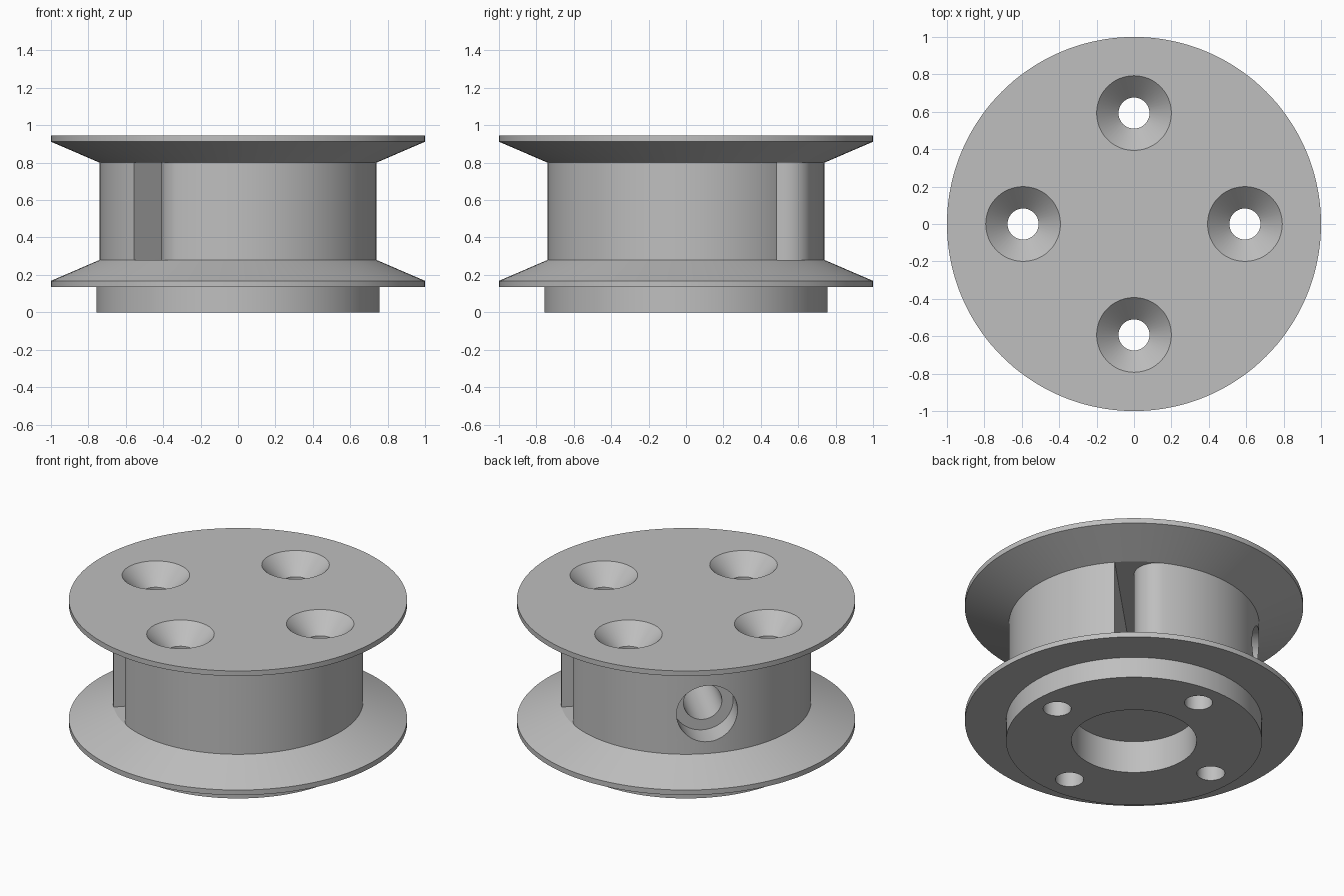
import bpy, bmesh, math
from mathutils import Matrix, Vector

cube = bpy.data.objects.get("Cube")
if cube:
    bpy.data.objects.remove(cube, do_unlink=True)

HUB_R, HUB_LOW, HUB_HIGH, TOP = 0.74, 0.28, 0.80, 0.945
SCREW_RING, SCREW_R, SINK_R = 0.593, 0.083, 0.20
SLOT_HALF, FILLET = 0.05, 0.14

grey = bpy.data.materials.new("plain grey")
grey.use_nodes = True
colour = (0.52, 0.52, 0.52, 1)
grey.diffuse_color = colour
grey.node_tree.nodes["Principled BSDF"].inputs["Base Color"].default_value = colour


def finish(name, bm, matrix):
    """Turn a bmesh into a linked object."""
    bmesh.ops.recalc_face_normals(bm, faces=bm.faces)
    bm.transform(matrix)
    mesh = bpy.data.meshes.new(name)
    bm.to_mesh(mesh)
    bm.free()
    mesh.materials.append(grey)
    obj = bpy.data.objects.new(name, mesh)
    bpy.context.collection.objects.link(obj)
    return obj


def lathe(name, profile, sides, matrix=Matrix()):
    """Revolve (radius, height) points around z and cap both ends."""
    bm = bmesh.new()
    rings = []
    for r, z in profile:
        angles = [2 * math.pi * i / sides for i in range(sides)]
        rings.append([bm.verts.new((r * math.cos(a), r * math.sin(a), z)) for a in angles])
    for low, high in zip(rings, rings[1:]):
        for i in range(sides):
            j = (i + 1) % sides
            bm.faces.new((low[i], low[j], high[j], high[i]))
    bm.faces.new(rings[0])
    bm.faces.new(rings[-1])
    return finish(name, bm, matrix)


# Flanged drum with a locating boss underneath
spool = lathe("spool", [(0.757, 0), (0.757, 0.135), (1, 0.135), (1, 0.168),
                        (HUB_R, HUB_LOW), (HUB_R, HUB_HIGH), (1, 0.912), (1, TOP)], 144)

# Blind centre bore from below
cutters = [lathe("bore_cutter", [(0.37, -0.1), (0.37, 0.21)], 96)]

# Four countersunk screw holes
sink = SINK_R - SCREW_R
for i in range(4):
    place = Matrix.Rotation(i * math.pi / 2, 4, "Z") @ Matrix.Translation((SCREW_RING, 0, 0))
    cutters.append(lathe("screw_cutter", [(SCREW_R, -0.1), (SCREW_R, TOP - sink),
                                          (SINK_R, TOP), (SINK_R, TOP + 0.1)], 48, place))

# Through slot along the diagonal, rounded on one lip at each end
start = math.sqrt((HUB_R - FILLET) ** 2 - (SLOT_HALF + FILLET) ** 2)
centre = Vector((start, SLOT_HALF + FILLET))
sweep = math.pi / 2 + math.atan2(centre.y, centre.x)
half = [Vector((0.9, -SLOT_HALF)), Vector((0.9, centre.y))]
steps = 16
for i in range(steps, -1, -1):
    a = -math.pi / 2 + sweep * i / steps
    half.append(centre + FILLET * Vector((math.cos(a), math.sin(a))))
half.insert(2, half[2] * 1.15)
bm = bmesh.new()
outline = [bm.verts.new((s * p.x, s * p.y, HUB_LOW)) for s in (1, -1) for p in half]
face = bm.faces.new(outline)
top = bmesh.ops.extrude_face_region(bm, geom=[face])["geom"]
bmesh.ops.translate(bm, vec=(0, 0, HUB_HIGH - HUB_LOW),
                    verts=[v for v in top if isinstance(v, bmesh.types.BMVert)])
cutters.append(finish("slot_cutter", bm, Matrix.Rotation(math.pi / 4, 4, "Z")))

# Counterbored clamp screw hole, square to the slot
outward = Vector((-1, 1, 0)).to_track_quat("Z", "Y").to_matrix().to_4x4()
cutters.append(lathe("clamp_cutter", [(0.115, 0), (0.115, 0.57), (0.183, 0.57), (0.183, 0.9)], 64,
                     Matrix.Translation((0, 0, (HUB_LOW + HUB_HIGH) / 2)) @ outward))

# Cut everything out of the drum
bpy.context.view_layer.objects.active = spool
for cutter in cutters:
    cutter.hide_render = True
    mod = spool.modifiers.new("cut", "BOOLEAN")
    mod.operation = "DIFFERENCE"
    mod.solver = "EXACT"
    mod.object = cutter
    bpy.ops.object.modifier_apply(modifier=mod.name)
    bpy.data.objects.remove(cutter, do_unlink=True)

bpy.ops.object.select_all(action="DESELECT")
spool.select_set(True)
bpy.ops.object.shade_smooth_by_angle(angle=math.radians(20))
